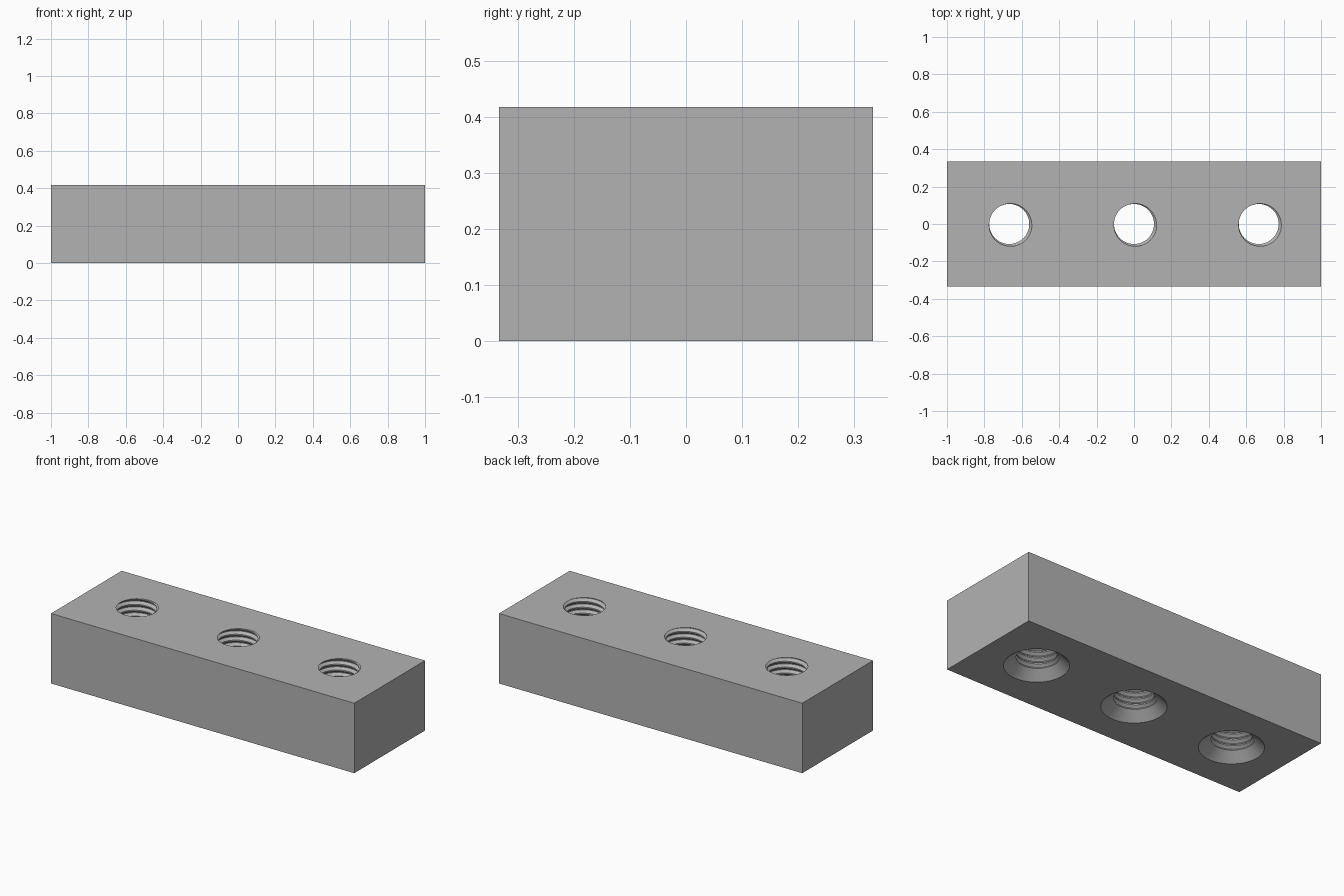
import bpy, bmesh, math
from mathutils import Vector

cube = bpy.data.objects.get("Cube")
if cube:
    bpy.data.objects.remove(cube, do_unlink=True)

L, W, H = 1.0, 0.333, 0.417          # half length, half width, height
HOLES = (-0.667, 0.0, 0.667)
MINOR, MAJOR, PITCH = 0.107, 0.123, 0.035
SINK_R, SINK_Z = 0.174, 0.05
SEG = 64
# thread profile: (fraction of one turn, depth fraction)
PROFILE = ((0.0, 0), (0.2, 0), (0.55, 1), (0.65, 1), (1.0, 0))


def thread_radius(t):
    t %= 1.0
    for (a, da), (b, db) in zip(PROFILE, PROFILE[1:]):
        if t <= b:
            d = da + (db - da) * (t - a) / (b - a)
            return MINOR + (MAJOR - MINOR) * d
    return MINOR


def column(i, cx):
    """One vertical strip of the hole wall, from countersink to top."""
    turn = i / SEG
    ang = math.tau * turn
    z0 = H - PITCH * 0.15
    pts = [(SINK_R, 0.0)]
    for n in range(-13, 3):
        for frac, _ in PROFILE[:-1]:
            z = z0 + (n + frac + turn - 1.35) * PITCH
            z = min(max(z, SINK_Z), H)
            pts.append((thread_radius((z - z0) / PITCH - turn + 1.35), z))
    return [(cx + r * math.cos(ang), r * math.sin(ang), z) for r, z in pts]


bm = bmesh.new()

# outer walls
corners = [(-L, -W), (L, -W), (L, W), (-L, W)]
low = [bm.verts.new((x, y, 0)) for x, y in corners]
high = [bm.verts.new((x, y, H)) for x, y in corners]
for i in range(4):
    j = (i + 1) % 4
    bm.faces.new((low[i], low[j], high[j], high[i]))

# threaded, countersunk holes
for cx in HOLES:
    cols = [[bm.verts.new(p) for p in column(i, cx)] for i in range(SEG)]
    # the closing strip is one turn on, so the helix rows line up
    cols.append([bm.verts.new(p) for p in column(SEG, cx)])
    for a, b in zip(cols, cols[1:]):
        for k in range(len(a) - 1):
            f = bm.faces.new((a[k], a[k + 1], b[k + 1], b[k]))
            f.smooth = k == 0
bmesh.ops.remove_doubles(bm, verts=bm.verts, dist=0.0002)

# top and bottom faces with the hole outlines left open
for z in (0.0, H):
    rim = [e for e in bm.edges if e.is_boundary
           and all(abs(v.co.z - z) < 0.0003 for v in e.verts)]
    bmesh.ops.triangle_fill(bm, edges=rim, use_beauty=True,
                            normal=Vector((0, 0, 1 if z else -1)))
bmesh.ops.recalc_face_normals(bm, faces=bm.faces)

mesh = bpy.data.meshes.new("threaded_block")
bm.to_mesh(mesh)
bm.free()
block = bpy.data.objects.new("threaded_block", mesh)
bpy.context.collection.objects.link(block)

grey = bpy.data.materials.new("plain_grey")
grey.use_nodes = True
colour = (0.45, 0.45, 0.45, 1)
grey.diffuse_color = colour
grey.node_tree.nodes["Principled BSDF"].inputs["Base Color"].default_value = colour
mesh.materials.append(grey)

bpy.context.view_layer.objects.active = block
block.select_set(True)
bpy.ops.object.shade_smooth_by_angle(angle=math.radians(30))
